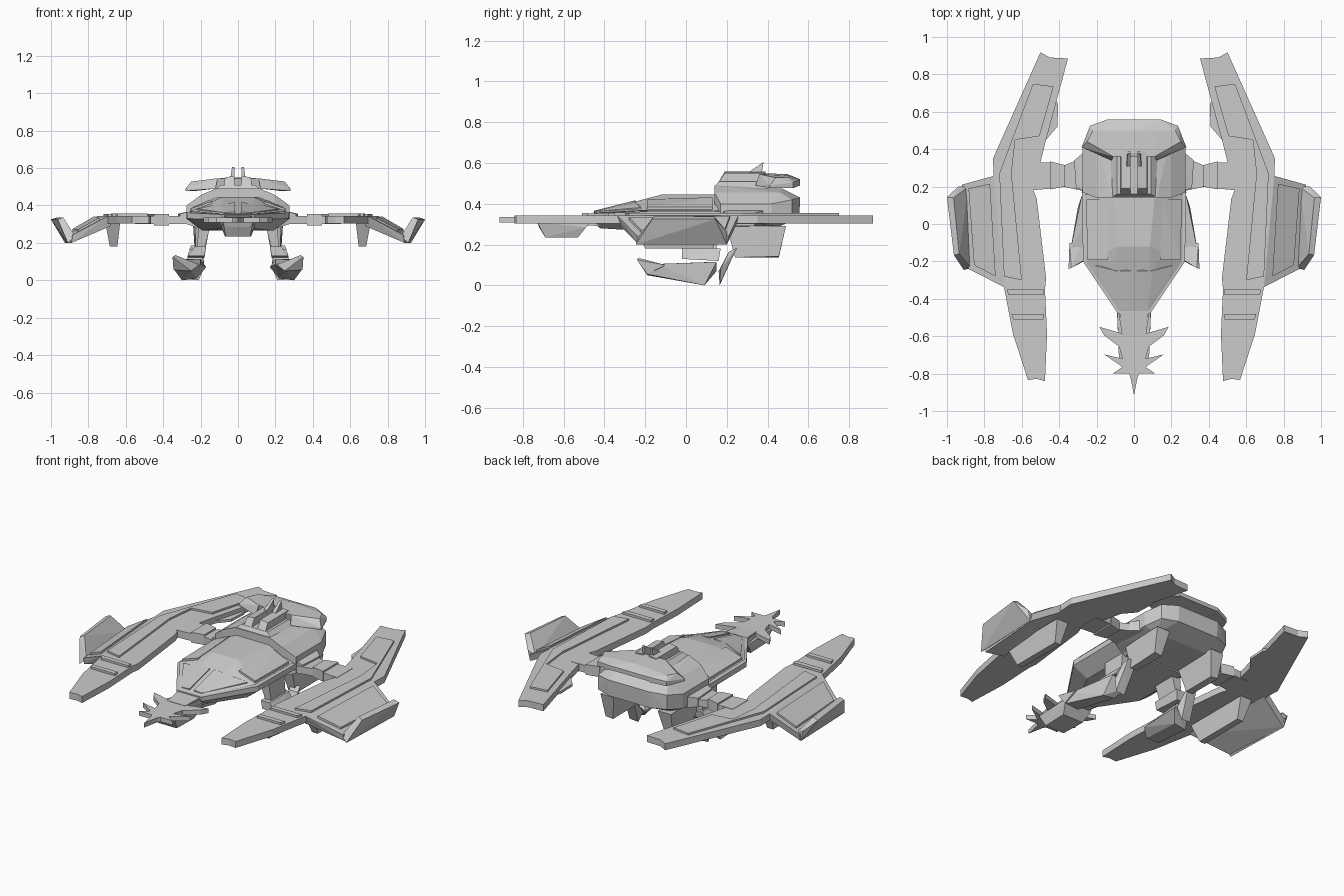
import bpy, bmesh


def finish(name, bm, mirror):
    bmesh.ops.recalc_face_normals(bm, faces=bm.faces)
    me = bpy.data.meshes.new(name)
    bm.to_mesh(me)
    bm.free()
    ob = bpy.data.objects.new(name, me)
    bpy.context.collection.objects.link(ob)
    if mirror:
        m = ob.modifiers.new("mirror", 'MIRROR')
        m.use_mirror_merge = False
    return ob


def prism(name, outline, z0, z1, mirror=True):
    bm = bmesh.new()
    f = bm.faces.new([bm.verts.new((x, y, z0)) for x, y in outline])
    r = bmesh.ops.extrude_face_region(bm, geom=[f])
    for v in r["geom"]:
        if isinstance(v, bmesh.types.BMVert):
            v.co.z = z1
    return finish(name, bm, mirror)


def hull(name, pts, mirror=True):
    """Faceted solid; with mirror=False the points are reflected first so it spans the centre."""
    bm = bmesh.new()
    if not mirror:
        pts = list(pts) + [(-x, y, z) for x, y, z in pts]
    for p in pts:
        bm.verts.new(p)
    r = bmesh.ops.convex_hull(bm, input=bm.verts)
    junk = {g for g in r["geom_interior"] if isinstance(g, bmesh.types.BMVert)}
    bmesh.ops.delete(bm, geom=list(junk), context='VERTS')
    bmesh.ops.dissolve_limit(bm, angle_limit=0.02, verts=bm.verts, edges=bm.edges)
    return finish(name, bm, mirror)


# Main wings: long blades swept outward from a bent middle
prism("wing_blade", [(.353, .885), (.45, .89), (.50, .918), (.754, .35), (.75, .257),
                     (.695, -.337), (.647, -.588), (.567, -.834), (.52, -.828), (.476, -.84),
                     (.465, -.588), (.476, -.35), (.47, -.29), (.52, .134), (.54, .187),
                     (.50, .33), (.47, .45)], .303, .343)
prism("wing_raised_panel", [(.54, .75), (.43, .735), (.505, .47), (.635, .45), (.655, .27),
                            (.60, -.30), (.695, -.28), (.72, .27)], .34, .354)
for i, y in enumerate((-.365, -.495)):
    w = .68 - i * .025
    prism("wing_band_%d" % i, [(.485, y - .015), (w - .01, y - .015), (w, y + .015), (.485, y + .015)],
          .34, .356)
prism("wing_inner_step", [(.47, .45), (.41, .52), (.405, .64), (.43, .69)], .303, .318)

# Drooping outer panels with upturned winglets
hull("outer_panel", [(.75, .257, .343), (.695, -.337, .343), (.74, .25, .303), (.68, -.32, .29),
                     (.92, .21, .243), (.885, -.24, .243), (.92, .2, .2), (.89, -.23, .2)])


def slope(x, y, dz):
    return (x, y, .343 - .57 * (x - .728 - .084 * y) + dz)


hull("outer_raised_panel", [slope(x, y, d) for d in (-.01, .012) for x, y in
                            [(.77, .215), (.74, -.28), (.885, .19), (.855, -.22)]])
hull("winglet", [(.885, .2, .235), (.925, .2, .2), (.87, -.235, .235), (.91, -.246, .2),
                 (.94, .2, .265), (1.0, .144, .325), (.963, -.166, .325),
                 (.965, .14, .337), (.935, -.16, .337)])
hull("under_wing_fin", [(.63, -.26, .31), (.71, -.26, .31), (.63, .18, .31), (.71, .18, .31),
                        (.645, -.2, .18), (.685, -.2, .18), (.645, .13, .18), (.685, .13, .18)])

# Struts joining wings to body
prism("wing_strut", [(.24, .17), (.38, .20), (.44, .19), (.55, .18), (.55, .33), (.44, .33),
                     (.38, .31), (.24, .37)], .30, .345)
prism("strut_knuckle", [(.37, .20), (.45, .185), (.45, .335), (.37, .315)], .292, .355)

# Fuselage: lower hull, sloping deck and rear block
hull("lower_hull", [(.085, -.48, .352), (.273, -.2, .362), (.277, .17, .362), (.085, -.48, .325),
                    (.273, -.2, .33), (.277, .17, .33), (.06, -.42, .28), (.19, -.18, .265),
                    (.19, .2, .265)], False)
hull("upper_deck", [(.078, -.465, .354), (.258, -.2, .368), (.262, .16, .368),
                    (.085, -.12, .445), (.11, .14, .445), (.12, -.2, .415), (.14, .14, .432)], False)
for z, s in ((.362, 1),):
    hull("deck_side_panel", [(.25, -.19, .385), (.255, .13, .385), (.14, -.19, .422),
                             (.15, .13, .432), (.25, -.19, .36), (.255, .13, .36),
                             (.14, -.19, .38), (.15, .13, .38)])
hull("front_deck_panel", [(.015, -.45, .366), (.07, -.45, .362), (.015, -.25, .417), (.1, -.25, .408),
                          (.22, -.22, .382), (.015, -.45, .35), (.07, -.45, .35), (.22, -.22, .36),
                          (.015, -.25, .37)])
hull("rear_block", [(.12, .14, .49), (.20, .14, .455), (.275, .17, .40), (.275, .17, .30),
                    (.2, .14, .275), (.12, .47, .475), (.20, .46, .455), (.275, .42, .40),
                    (.275, .42, .31), (.2, .44, .282), (.14, .56, .43), (.14, .555, .33),
                    (.235, .52, .42), (.235, .52, .33)], False)
hull("shoulder", [(.26, .18, .37), (.31, .19, .355), (.32, .34, .355), (.26, .39, .37),
                  (.26, .18, .30), (.31, .19, .30), (.32, .34, .30), (.26, .39, .30)])

# Tower with twin blades and arched spoiler behind
hull("tower_base", [(.125, .14, .48), (.125, .42, .48), (.09, .16, .51), (.09, .42, .51)], False)
hull("tower_side", [(.02, .15, .49), (.075, .15, .49), (.02, .19, .558), (.07, .19, .55),
                    (.02, .39, .558), (.07, .39, .55), (.02, .39, .49), (.075, .39, .49)])
hull("tower_blade", [(.018, .30, .55), (.04, .30, .55), (.018, .38, .605), (.032, .38, .605),
                     (.018, .37, .54), (.04, .37, .54)])
hull("spoiler_centre", [(.0, .38, .55), (.11, .36, .545), (.13, .50, .538), (0, .50, .545),
                        (.0, .54, .525), (.14, .56, .52), (0, .38, .50), (.12, .37, .49),
                        (0, .54, .495), (.14, .56, .495)], False)
hull("spoiler_tip", [(.11, .36, .545), (.13, .50, .538), (.14, .56, .52), (.12, .34, .49),
                     (.14, .56, .49), (.25, .44, .528), (.22, .50, .53), (.28, .41, .49),
                     (.235, .525, .505), (.28, .41, .477), (.235, .525, .477)])

# Horned flat head on a short neck
half = [(.085, -.46), (.065, -.585), (.185, -.55), (.16, -.595), (.08, -.655), (.062, -.72),
        (.16, -.697), (.075, -.755), (.055, -.775), (.11, -.80), (.105, -.775), (.035, -.80),
        (.02, -.815)]
half[9:12] = [(.062, -.765), (.115, -.80), (.03, -.80)]
prism("head_plate", half + [(0, -.915)] + [(-x, y) for x, y in reversed(half)], .308, .336, False)
hull("neck", [(.085, -.40, .35), (.06, -.60, .338), (.085, -.40, .29), (.06, -.60, .30)], False)
hull("jaw", [(.08, -.73, .31), (.09, -.47, .31), (.055, -.72, .285), (.065, -.69, .235),
             (.07, -.53, .235), (.09, -.49, .285)], False)

# Legs, brackets and claw feet below the body
hull("leg", [(.15, .2, .29), (.23, .2, .29), (.15, .49, .29), (.24, .49, .29),
             (.18, .24, .137), (.225, .24, .137), (.18, .455, .137), (.23, .455, .142)])
hull("leg_bracket", [(.17, -.02, .18), (.23, -.02, .18), (.17, .17, .18), (.23, .17, .18),
                     (.18, -.02, .13), (.27, -.02, .13), (.18, .16, .12), (.27, .16, .12)])
hull("bracket_mount", [(.15, 0, .28), (.21, 0, .28), (.15, .15, .28), (.21, .15, .28),
                       (.18, .01, .17), (.22, .01, .17), (.18, .15, .17), (.22, .15, .17)])
hull("claw_sole", [(.34, -.19, .055), (.25, -.19, .05), (.20, -.15, .085), (.34, -.14, .105),
                   (.30, .09, 0), (.22, .09, .01), (.17, .15, .07), (.28, .15, .115),
                   (.20, .13, .115)])
hull("claw_tip", [(.35, -.24, .125), (.335, -.235, .135), (.345, -.19, .055), (.25, -.19, .05),
                  (.345, -.10, .10), (.29, -.12, .10), (.21, -.16, .085)])
hull("claw_heel", [(.21, .165, 0), (.27, .165, .005), (.18, .16, .07), (.28, .17, .08),
                   (.20, .21, .165), (.26, .21, .165), (.19, .25, .185), (.25, .25, .185)])
